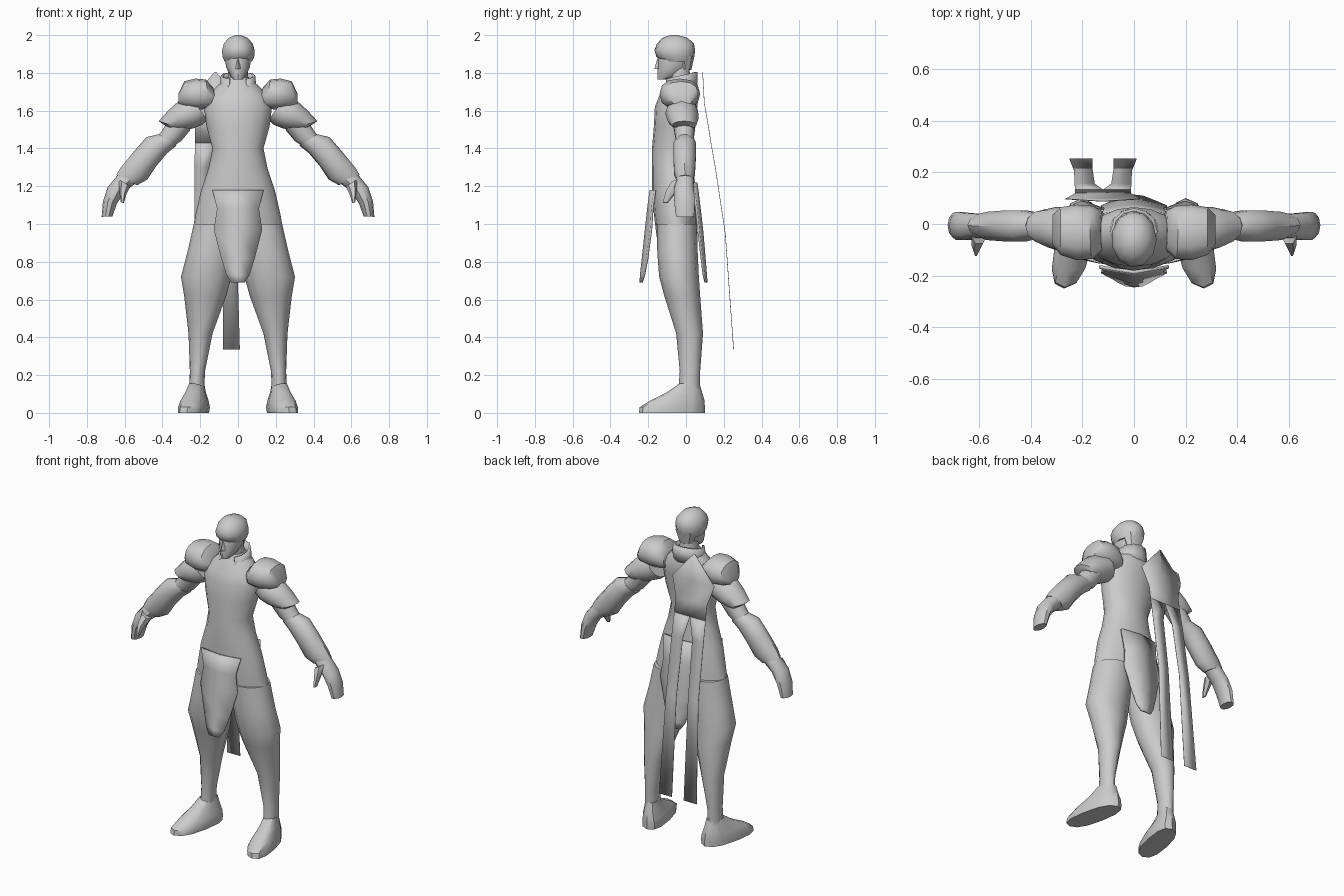
import bpy, bmesh, math

grey = bpy.data.materials.new("plain grey")
grey.diffuse_color = (0.6, 0.6, 0.6, 1)


def finish(name, bm, mirror=False, thick=0, angle=40):
    """Turn a bmesh into a shaded object, optionally mirrored or thickened."""
    bmesh.ops.recalc_face_normals(bm, faces=bm.faces)
    me = bpy.data.meshes.new(name)
    bm.to_mesh(me)
    bm.free()
    me.materials.append(grey)
    ob = bpy.data.objects.new(name, me)
    bpy.context.collection.objects.link(ob)
    if mirror:
        ob.modifiers.new("mirror", "MIRROR")
    if thick:
        mod = ob.modifiers.new("thickness", "SOLIDIFY")
        mod.thickness, mod.offset = thick, 0
    bpy.ops.object.select_all(action="DESELECT")
    ob.select_set(True)
    bpy.context.view_layer.objects.active = ob
    bpy.ops.object.shade_smooth_by_angle(angle=math.radians(angle))
    return ob


def loft(name, rings, n=12, mirror=False, power=1.0, skew=0.0, angle=40):
    """Skin oval rings, each (x1, z1, x2, z2, y_front, y_back)."""
    bm = bmesh.new()
    loops = []
    for x1, z1, x2, z2, y0, y1 in rings:
        loop = []
        for i in range(n):
            a = 2 * math.pi * i / n
            c, s = (math.copysign(abs(t) ** power, t) for t in (math.cos(a), math.sin(a)))
            y = (y0 + y1) / 2 + s * (y1 - y0) / 2
            x = (x1 + x2) / 2 + c * (x2 - x1) / 2
            z = (z1 + z2) / 2 + c * (z2 - z1) / 2
            loop.append(bm.verts.new((x + skew * (0.03 - y), y, z)))
        loops.append(loop)
    for a, b in zip(loops, loops[1:]):
        for i in range(n):
            j = (i + 1) % n
            bm.faces.new((a[i], a[j], b[j], b[i]))
    bm.faces.new(loops[0])
    bm.faces.new(loops[-1])
    return finish(name, bm, mirror, angle=angle)


def level(*rows):
    """Horizontal rings from (z, x1, x2, y_front, y_back)."""
    return [(x1, z, x2, z, y0, y1) for z, x1, x2, y0, y1 in rows]


def centred(*rows):
    return level(*[(z, -w, w, y0, y1) for z, w, y0, y1 in rows])


def sheet(name, rows, thick, mirror=False):
    """Grid of quads through rows of points."""
    bm = bmesh.new()
    grid = [[bm.verts.new(p) for p in row] for row in rows]
    for a, b in zip(grid, grid[1:]):
        for i in range(len(a) - 1):
            bm.faces.new((a[i], a[i + 1], b[i + 1], b[i]))
    return finish(name, bm, mirror, thick)


# Torso flaring into the hips of the coat
loft("torso", centred(
    (1.775, .06, -.09, .03), (1.73, .11, -.115, .055), (1.67, .17, -.145, .065),
    (1.62, .18, -.165, .06), (1.52, .168, -.17, .05), (1.40, .135, -.18, .035),
    (1.30, .155, -.18, .04), (1.18, .195, -.18, .05), (1.05, .225, -.17, .058),
    (.93, .245, -.155, .06)), n=16)

# Baggy trouser legs narrowing into boots
loft("leg", level(
    (1.0, .005, .234, -.155, .058), (.85, .012, .268, -.152, .062), (.72, .035, .302, -.142, .068),
    (.62, .062, .285, -.115, .075), (.42, .135, .262, -.052, .09), (.22, .175, .255, -.033, .075),
    (.12, .178, .258, -.04, .072)), mirror=True)
loft("foot", level(
    (0, .145, .285, -.25, .10), (.03, .14, .285, -.245, .10), (.065, .15, .28, -.19, .098),
    (.11, .168, .265, -.10, .085), (.155, .178, .255, -.035, .072)),
    mirror=True, power=.8, skew=.2)

# Arm pieces from shoulder to hand
loft("shoulder_guard", [
    (.115, 1.62, .13, 1.72, -.10, .05), (.15, 1.61, .17, 1.765, -.135, .07),
    (.22, 1.605, .225, 1.77, -.14, .075), (.285, 1.615, .285, 1.755, -.12, .065),
    (.315, 1.63, .315, 1.69, -.08, .035)], mirror=True, power=.85)
loft("upper_arm_guard", [
    (.16, 1.55, .25, 1.67, -.10, .06), (.19, 1.525, .315, 1.65, -.11, .065),
    (.24, 1.505, .37, 1.60, -.10, .065), (.285, 1.50, .42, 1.545, -.075, .055),
    (.32, 1.49, .40, 1.53, -.05, .04)], mirror=True)
loft("elbow", [
    (.25, 1.50, .36, 1.56, -.07, .05), (.30, 1.44, .405, 1.49, -.06, .045),
    (.36, 1.40, .44, 1.45, -.05, .04)], n=10, mirror=True)
loft("forearm", [
    (.325, 1.415, .42, 1.475, -.055, .045), (.375, 1.375, .485, 1.46, -.07, .055),
    (.43, 1.31, .55, 1.385, -.07, .055), (.48, 1.235, .62, 1.30, -.065, .05),
    (.535, 1.205, .645, 1.26, -.05, .04)], n=10, mirror=True)
loft("hand", [
    (.53, 1.225, .62, 1.28, -.05, .04), (.60, 1.17, .69, 1.195, -.065, .045),
    (.64, 1.11, .715, 1.12, -.065, .05), (.665, 1.04, .722, 1.038, -.055, .045)],
    n=10, mirror=True)
loft("thumb", [
    (.57, 1.20, .63, 1.235, -.08, -.01), (.59, 1.16, .63, 1.18, -.11, -.05),
    (.605, 1.11, .62, 1.115, -.125, -.095)], n=6, mirror=True)

# Head, nose and swept cap of hair
loft("neck", centred((1.70, .06, -.09, .03), (1.84, .05, -.09, .02)), n=10)
loft("head", centred(
    (1.765, .022, -.15, -.09), (1.785, .042, -.152, -.03), (1.83, .063, -.15, .015),
    (1.88, .07, -.148, .03), (1.93, .07, -.14, .03)), n=12)
loft("nose", centred((1.82, .014, -.168, -.13), (1.875, .006, -.152, -.13)), n=4)
loft("hair", centred(
    (1.86, .074, -.125, .035), (1.885, .086, -.158, .045), (1.92, .088, -.168, .05),
    (1.955, .078, -.155, .043), (1.985, .052, -.125, .01), (2.0, .015, -.085, -.045)), n=11)
loft("nape_hair", centred((1.815, .045, -.04, .028), (1.89, .072, -.06, .045)), n=8)

# Standing collar, open at the front
arc = [math.radians(-58 + 296 * i / 10) for i in range(11)]
sheet("collar", [[(r * math.cos(a), -.03 + d * math.sin(a), z + .02 * math.sin(a)) for a in arc]
                 for r, d, z in ((.095, .085, 1.69), (.085, .085, 1.785))], .012)

# Curved tabards hanging at front and back: z, half width, edge y, middle y
front = [(1.18, .135, -.165, -.187), (1.08, .11, -.178, -.2), (.97, .127, -.185, -.212),
         (.82, .088, -.205, -.228), (.73, .06, -.222, -.238), (.69, .035, -.235, -.24)]
back = [(1.22, .125, .035, .055), (1.08, .115, .055, .072), (.97, .127, .066, .085),
        (.82, .088, .083, .098), (.73, .06, .094, .105), (.69, .035, .104, .108)]
for name, rows in (("front_tabard", front), ("back_tabard", back)):
    sheet(name, [[(-w, e, z), (0, m, z), (w, e, z)] for z, w, e, m in rows], .012)

# Pointed cape offset to one side, splitting into two long ribbons
cx = -.12
sheet("cape_top", [[(cx + s * w, y, z) for s in (-1, 0, 1)] for w, y, z in
                   ((.004, .088, 1.805), (.145, .097, 1.64), (.108, .118, 1.52), (.108, .132, 1.43))], .003)
for name, s in (("cape_ribbon_left", 1), ("cape_ribbon_right", -1)):
    sheet(name, [[(cx + s * a, y, z), (cx + s * b, y, z)] for a, b, y, z in
                 ((.0, .108, .132, 1.43), (.032, .11, .155, 1.30), (.04, .112, .208, .95),
                  (.041, .13, .252, .335))], .003)
